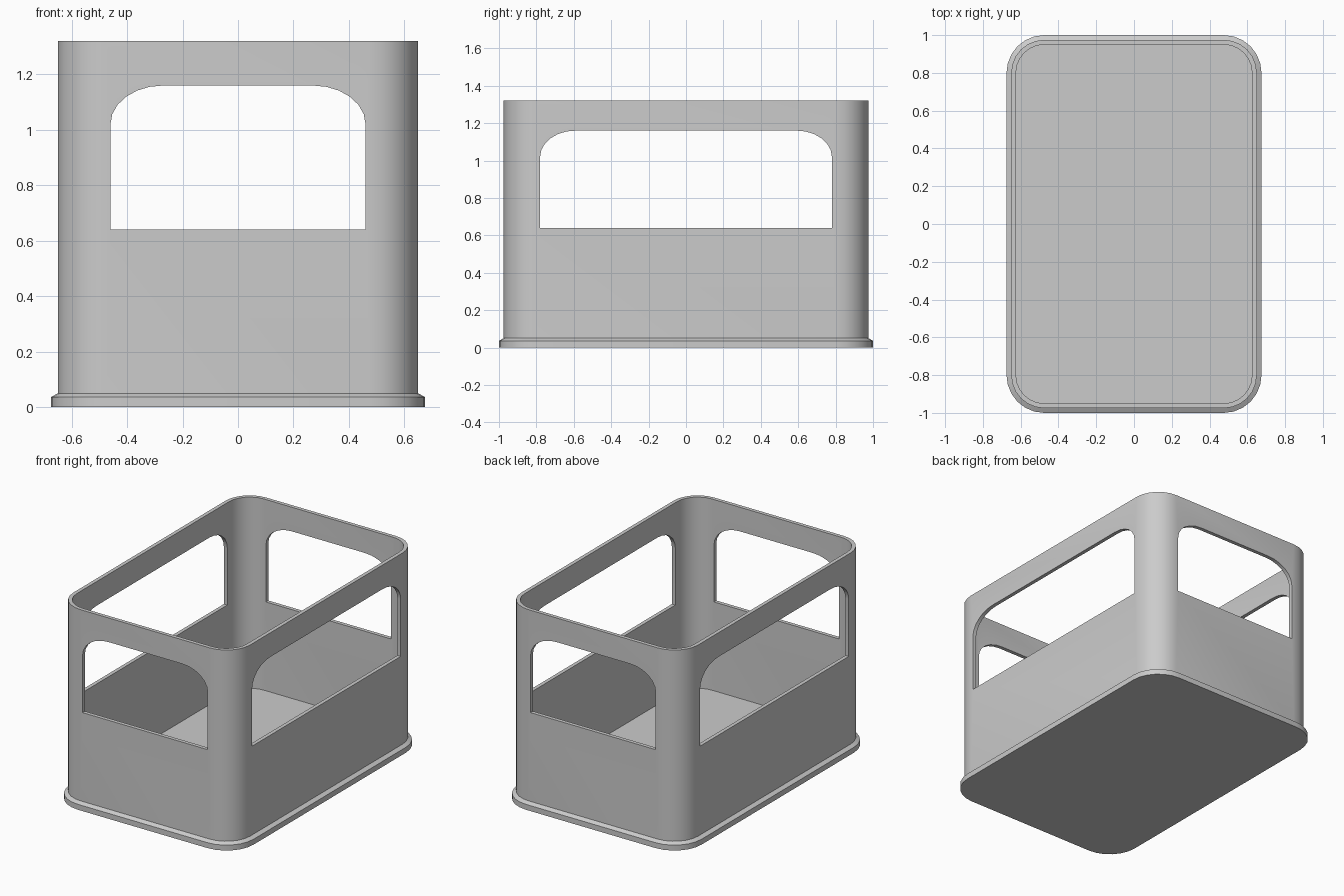
import bpy, bmesh
from math import sin, cos, pi, radians

cube = bpy.data.objects.get("Cube")
if cube:
    bpy.data.objects.remove(cube, do_unlink=True)

# Single plain grey plastic
grey = bpy.data.materials.new("grey plastic")
grey.use_nodes = True
grey.diffuse_color = (0.6, 0.6, 0.6, 1)
grey.node_tree.nodes["Principled BSDF"].inputs["Base Color"].default_value = (0.6, 0.6, 0.6, 1)

CORNER_X, CORNER_Y = 0.475, 0.8   # shared centres of the rounded corners
STEPS = 6


def make_object(name, bm):
    bmesh.ops.recalc_face_normals(bm, faces=bm.faces)
    mesh = bpy.data.meshes.new(name)
    bm.to_mesh(mesh)
    bm.free()
    mesh.materials.append(grey)
    obj = bpy.data.objects.new(name, mesh)
    bpy.context.collection.objects.link(obj)
    return obj


def rounded_ring(bm, radius, z):
    """Rounded rectangle loop around the four corner centres."""
    verts = []
    for quarter, (sx, sy) in enumerate(((1, 1), (-1, 1), (-1, -1), (1, -1))):
        for i in range(STEPS + 1):
            a = (quarter + i / STEPS) * pi / 2
            verts.append(bm.verts.new((sx * CORNER_X + radius * cos(a),
                                       sy * CORNER_Y + radius * sin(a), z)))
    return verts


def bridge(bm, low, high):
    n = len(low)
    for i in range(n):
        j = (i + 1) % n
        bm.faces.new((low[i], low[j], high[j], high[i]))


# Crate body: foot flange, outer wall, rim, inner wall, floor
bm = bmesh.new()
profile = [(0.2, 0), (0.2, 0.036), (0.175, 0.05), (0.175, 1.32),
           (0.15, 1.32), (0.15, 0.05)]
rings = [rounded_ring(bm, r, z) for r, z in profile]
for low, high in zip(rings, rings[1:]):
    bridge(bm, low, high)
bm.faces.new(rings[0])
bm.faces.new(rings[-1])
crate = make_object("crate_body", bm)


def window_cutter(name, half, reach, along_x):
    """Prism with rounded upper corners, passing through both opposite walls."""
    rx, rz, sill, top = 0.19, 0.14, 0.64, 1.16
    outline = [(-half, sill), (half, sill)]
    for side in (0, 1):
        for i in range(STEPS + 1):
            a = (side + i / STEPS) * pi / 2
            centre = (half - rx) * (1 - 2 * side)
            outline.append((centre + rx * cos(a), top - rz + rz * sin(a)))
    bm = bmesh.new()
    ends = []
    for d in (-reach, reach):
        ends.append([bm.verts.new((d, u, z) if along_x else (u, d, z)) for u, z in outline])
    bridge(bm, *ends)
    for end in ends:
        bm.faces.new(end)
    cutter = make_object(name, bm)
    cutter.hide_render = True
    return cutter


# Window openings through the end walls and the side walls
cutters = [window_cutter("end_window_cutter", 0.46, 1.2, False),
           window_cutter("side_window_cutter", 0.78, 0.9, True)]
bpy.ops.object.select_all(action='DESELECT')
bpy.context.view_layer.objects.active = crate
crate.select_set(True)
for cutter in cutters:
    mod = crate.modifiers.new(cutter.name, 'BOOLEAN')
    mod.operation = 'DIFFERENCE'
    mod.solver = 'EXACT'
    mod.object = cutter
    bpy.ops.object.modifier_apply(modifier=mod.name)
    bpy.data.objects.remove(cutter, do_unlink=True)

# Smooth corners, crisp rim and window edges
bpy.ops.object.shade_smooth_by_angle(angle=radians(28))
